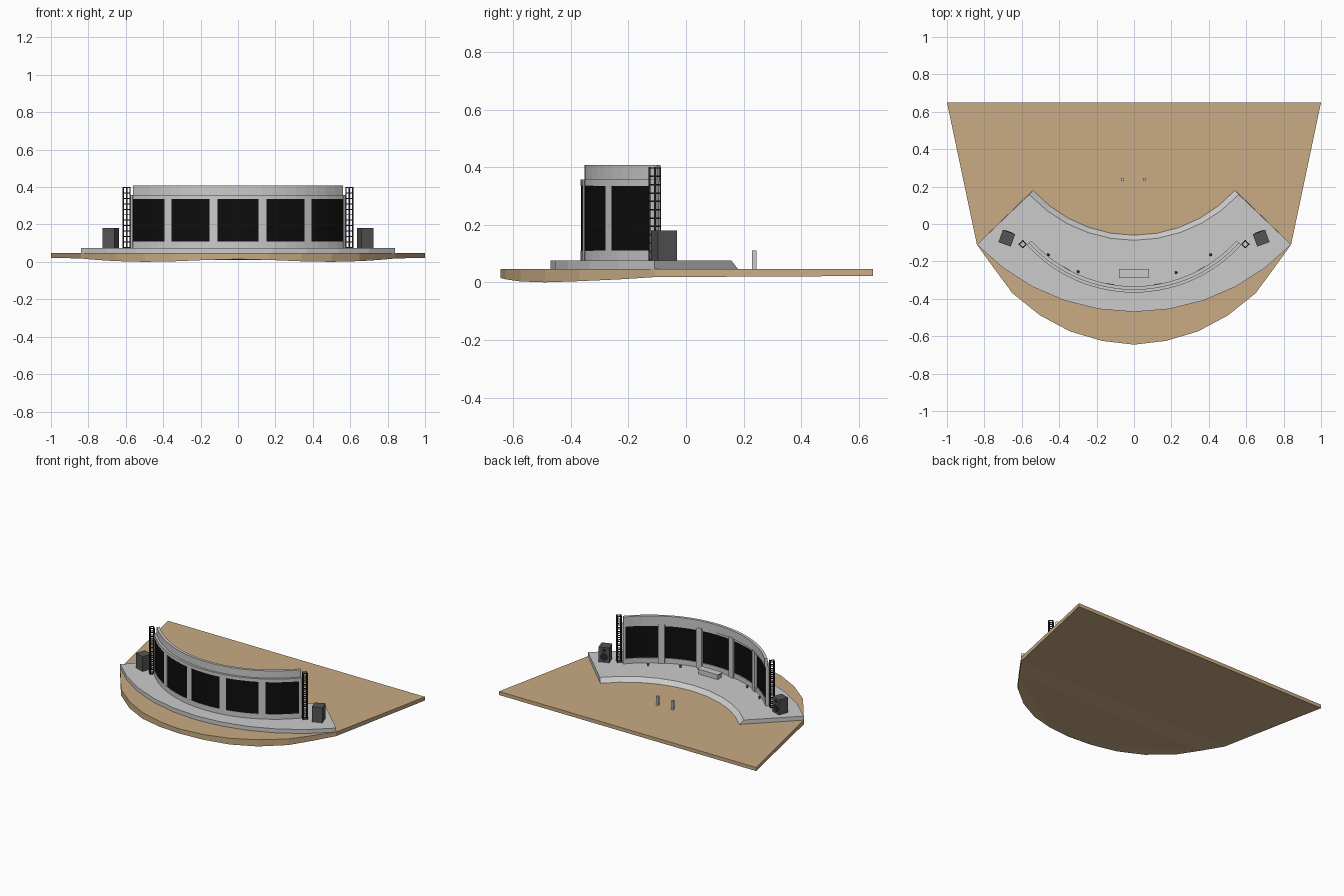
import bpy, bmesh
from math import sin, cos, radians, asin
from mathutils import Vector, Matrix

if "Cube" in bpy.data.objects:
    bpy.data.objects.remove(bpy.data.objects["Cube"])

def material(name, r, g, b):
    m = bpy.data.materials.new(name)
    m.diffuse_color = (r, g, b, 1)
    m.use_nodes = True
    m.node_tree.nodes["Principled BSDF"].inputs["Base Color"].default_value = m.diffuse_color
    return m

SAND = material("sand", 0.58, 0.41, 0.23)
SCREEN = material("screen_black", 0.004, 0.004, 0.004)
DARK = material("dark_grey", 0.09, 0.09, 0.09)
BLACK = material("truss_black", 0.02, 0.02, 0.02)
TEAL = material("teal", 0.02, 0.35, 0.28)

def finish(name, bm, mat=None):
    bmesh.ops.recalc_face_normals(bm, faces=bm.faces)
    me = bpy.data.meshes.new(name)
    bm.to_mesh(me)
    bm.free()
    ob = bpy.data.objects.new(name, me)
    bpy.context.collection.objects.link(ob)
    if mat:
        me.materials.append(mat)
    return ob

def add_box(bm, center, size, rot=0.0):
    M = Matrix.Translation(center) @ Matrix.Rotation(rot, 4, 'Z') @ Matrix.Diagonal((*size, 1))
    bmesh.ops.create_cube(bm, size=1, matrix=M)

def box(name, center, size, rot=0.0, mat=None):
    bm = bmesh.new()
    add_box(bm, center, size, rot)
    return finish(name, bm, mat)

def bar(bm, a, b, t):
    a, b = Vector(a), Vector(b)
    d = b - a
    M = Matrix.Translation((a + b) / 2) @ d.to_track_quat('Z', 'Y').to_matrix().to_4x4()
    bmesh.ops.create_cube(bm, size=1, matrix=M @ Matrix.Diagonal((t, t, d.length, 1)))

def prism(name, bottom, top, mat=None):
    bm = bmesh.new()
    lo = [bm.verts.new(p) for p in bottom]
    hi = [bm.verts.new(p) for p in top]
    n = len(lo)
    bm.faces.new(hi)
    bmesh.ops.triangulate(bm, faces=[bm.faces.new(lo[::-1])])
    for i in range(n):
        j = (i + 1) % n
        bm.faces.new((lo[i], lo[j], hi[j], hi[i]))
    return finish(name, bm, mat)

def arc(half, front, end, n):
    """Points of an arc from +x to -x, bulging to -y."""
    r = (half ** 2 + (end - front) ** 2) / (2 * (end - front))
    a = asin(half / r)
    return [(r * sin(a - 2 * a * i / n), front + r - r * cos(a - 2 * a * i / n)) for i in range(n + 1)]

# Ground slab with uneven underside
side = [(1, .65, .022), (.84, -.11, .018), (.75, -.235, .01), (.65, -.37, .004), (.5, -.49, 0),
        (.34, -.575, .003), (.17, -.625, .01), (0, -.645, .015)]
low = side + [(-x, y, z) for x, y, z in side[-2::-1]]
prism("ground", low, [(x, y, .047) for x, y, z in low], SAND)

# Curved stage with a sloping inner edge
outer = arc(.84, -.47, -.11, 10)
inner = arc(.54, -.06, .18, 10)[::-1]
inner_top = arc(.56, -.087, .158, 10)[::-1]
prism("stage", [(x, y, .047) for x, y in outer + inner],
      [(x, y, .075) for x, y in outer + inner_top])

# Curved screen wall
CY = .405
def sector(name, r0, r1, z0, z1, a0, a1, n, mat=None):
    angs = [radians(a0 + (a1 - a0) * i / n) for i in range(n + 1)]
    ring = [(r1 * sin(a), CY - r1 * cos(a)) for a in angs]
    ring += [(r0 * sin(a), CY - r0 * cos(a)) for a in reversed(angs)]
    return prism(name, [(x, y, z0) for x, y in ring], [(x, y, z1) for x, y in ring], mat)

sector("wall_base", .745, .772, .075, .11, -48, 48, 20)
sector("wall_head", .745, .772, .335, .357, -48, 48, 20)
sector("wall_top_band", .738, .757, .35, .408, -48, 48, 20)
for i in range(5):
    c = (i - 2) * 19.4
    sector("screen", .75, .77, .109, .336, c - 8.1, c + 8.1, 4, SCREEN)
for a in (-29.1, -9.7, 9.7, 29.1):
    sector("wall_pillar", .735, .772, .075, .357, a - 1.6, a + 1.6, 1)
for s in (-1, 1):
    sector("wall_end_post", .745, .772, .075, .357, s * 46.8, s * 48, 1)

# Lattice truss towers
def truss(s):
    bm = bmesh.new()
    cx, cy, h, rot = s * .595, -.108, .013, radians(45)
    pts = []
    for k in range(4):
        a = rot + radians(45 + 90 * k)
        pts.append((cx + h * 1.414 * cos(a), cy + h * 1.414 * sin(a)))
    z0, z1, n = .075, .4, 11
    for k in range(4):
        p, q = pts[k], pts[(k + 1) % 4]
        bar(bm, (*p, z0), (*p, z1), .006)
        for i in range(n + 1):
            z = z0 + .003 + (z1 - z0 - .006) * i / n
            bar(bm, (*p, z), (*q, z), .005)
    finish("truss_tower", bm, BLACK)

# Speakers with round cones facing the audience
def speaker(s):
    rot = radians(20) * s
    c = Vector((s * .68, -.076, .1275))
    box("speaker_cabinet", c, (.07, .07, .105), rot, DARK)
    R = Matrix.Rotation(rot, 4, 'Z')
    for z, r in ((-.016, .025), (.031, .012)):
        bm = bmesh.new()
        M = Matrix.Translation(c) @ R @ Matrix.Translation((0, .036, z)) @ Matrix.Rotation(radians(90), 4, 'X')
        bmesh.ops.create_cone(bm, cap_ends=True, segments=16, radius1=r, radius2=r, depth=.004, matrix=M)
        finish("speaker_cone", bm, BLACK)

for s in (-1, 1):
    truss(s)
    speaker(s)

# Mixing desk
box("desk_body", (0, -.265, .09), (.15, .04, .03))
box("desk_top", (0, -.265, .108), (.16, .05, .008))

# Small stage lamps
for x, y in ((-.457, -.165), (-.298, -.255), (.225, -.26), (.41, -.165)):
    box("lamp_foot", (x, y, .078), (.008, .008, .006), 0, BLACK)
    bm = bmesh.new()
    bmesh.ops.create_icosphere(bm, subdivisions=1, radius=.008, matrix=Matrix.Translation((x, y, .086)))
    finish("lamp_head", bm, DARK)
    box("lamp_lens", (x - .005, y + .006, .087), (.007, .004, .007), radians(30), TEAL)

# Audience posts
for x in (-.062, .055):
    box("audience_post", (x, .237, .078), (.015, .016, .064))
